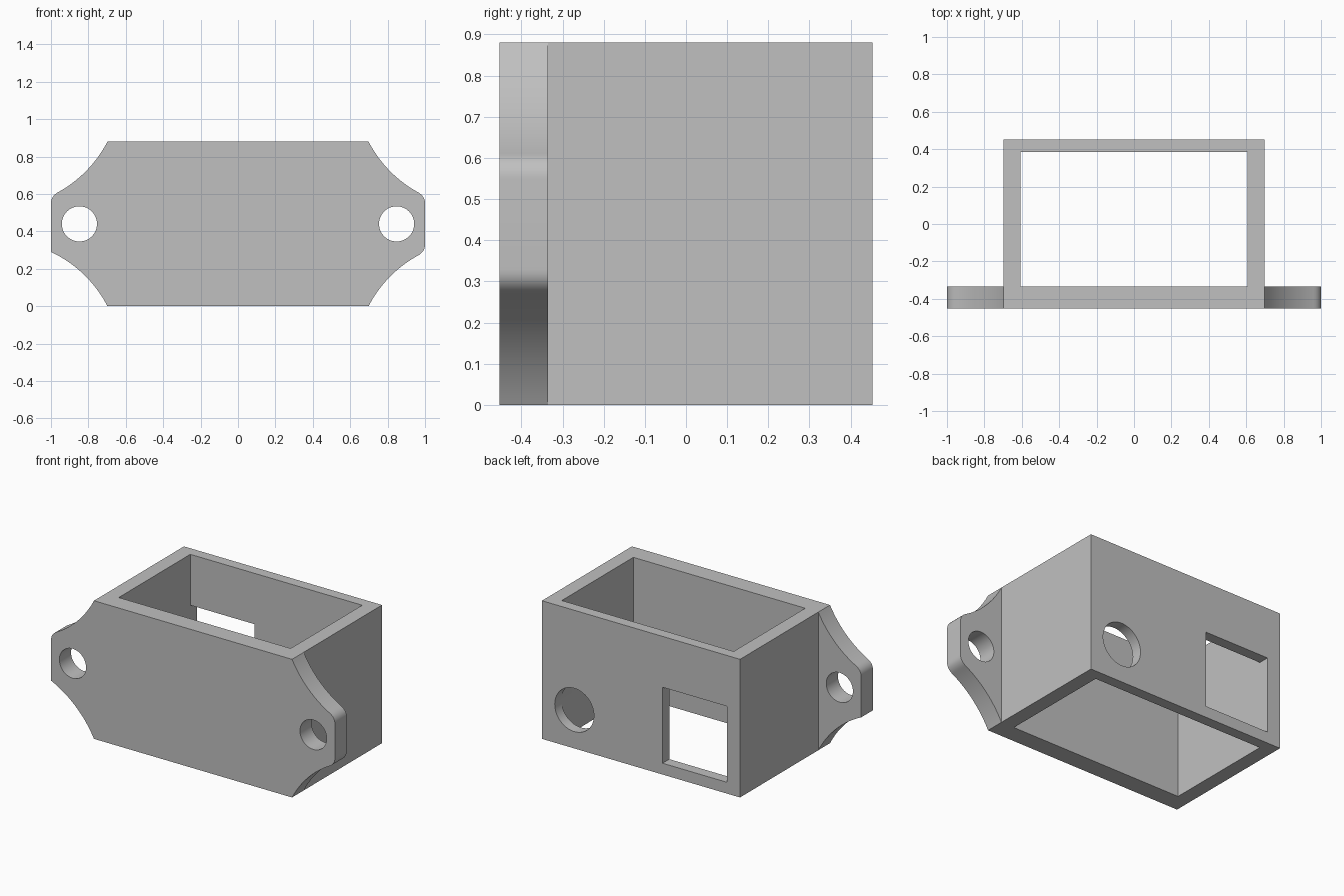
import bpy, bmesh, math
from mathutils import Vector

cube = bpy.data.objects.get("Cube")
if cube:
    bpy.data.objects.remove(cube, do_unlink=True)

HALF_W, HEIGHT = 0.698, 0.88
FRONT, BACK = -0.453, 0.453
PLATE_BACK = -0.335
INNER_X, INNER_BACK = 0.606, 0.385

grey = bpy.data.materials.new("plain grey")
grey.use_nodes = True
grey.diffuse_color = (0.53, 0.53, 0.53, 1)
grey.node_tree.nodes["Principled BSDF"].inputs["Base Color"].default_value = grey.diffuse_color


def prism(name, outline, y0, y1):
    """Extrude an (x, z) outline from y0 to y1."""
    bm = bmesh.new()
    face = bm.faces.new([bm.verts.new((x, y0, z)) for x, z in outline])
    side = bmesh.ops.extrude_face_region(bm, geom=[face])
    verts = [g for g in side["geom"] if isinstance(g, bmesh.types.BMVert)]
    bmesh.ops.translate(bm, verts=verts, vec=(0, y1 - y0, 0))
    bmesh.ops.recalc_face_normals(bm, faces=bm.faces)
    mesh = bpy.data.meshes.new(name)
    bm.to_mesh(mesh)
    bm.free()
    mesh.materials.append(grey)
    obj = bpy.data.objects.new(name, mesh)
    bpy.context.collection.objects.link(obj)
    return obj


def rect(x0, x1, z0, z1):
    return [(x0, z0), (x1, z0), (x1, z1), (x0, z1)]


def circle(cx, cz, r, n=64):
    return [(cx + r * math.cos(math.tau * i / n), cz + r * math.sin(math.tau * i / n))
            for i in range(n)]


def ear_curve(rounded, radius=0.65, steps=28):
    """Hollow arc from the lower housing corner out to the ear tip."""
    a, b = Vector((HALF_W, 0)), Vector((1, 0.29))
    chord = b - a
    out = Vector((chord.y, -chord.x)).normalized()
    centre = (a + b) / 2 + out * math.sqrt(radius ** 2 - chord.length_squared / 4)
    t0 = math.atan2(a.y - centre.y, a.x - centre.x) % math.tau
    t1 = math.atan2(b.y - centre.y, b.x - centre.x) % math.tau
    pts = [centre + radius * Vector((math.cos(t), math.sin(t)))
           for t in (t0 + (t1 - t0) * i / steps for i in range(steps + 1))]
    if rounded:
        pts = [p for p in pts if p.x < 0.966]
        start, end = pts[-1], Vector((1, 0.33))
        for i in range(1, 9):
            t = i / 8
            pts.append(start * (1 - t) ** 2 + b * 2 * t * (1 - t) + end * t * t)
    return [(p.x, p.y) for p in pts]


def combine(target, other, operation):
    mod = target.modifiers.new(operation.lower(), 'BOOLEAN')
    mod.operation, mod.object, mod.solver = operation, other, 'EXACT'
    bpy.context.view_layer.objects.active = target
    bpy.ops.object.modifier_apply(modifier=mod.name)
    bpy.data.objects.remove(other, do_unlink=True)


# Mounting plate outline, anticlockwise; one lower corner stays sharp
soft, sharp = ear_curve(True), ear_curve(False)
outline = (soft
           + [(x, HEIGHT - z) for x, z in reversed(soft)]
           + [(-x, HEIGHT - z) for x, z in soft]
           + [(-x, z) for x, z in reversed(sharp)])

# Housing block joined to the plate, then hollowed through
housing = prism("mounting_housing", outline, FRONT, PLATE_BACK)
combine(housing, prism("block", rect(-HALF_W, HALF_W, 0, HEIGHT), FRONT, BACK), 'UNION')
combine(housing, prism("cavity", rect(-INNER_X, INNER_X, -0.1, HEIGHT + 0.1),
                       PLATE_BACK, INNER_BACK), 'DIFFERENCE')

# Screw holes in both ears
for side in (-1, 1):
    combine(housing, prism("screw_hole", circle(side * 0.848, HEIGHT / 2, 0.094),
                           FRONT - 0.1, PLATE_BACK + 0.1), 'DIFFERENCE')

# Round and square openings in the back wall
for shape in (circle(0.47, 0.245, 0.138), rect(-INNER_X, -0.152, 0.072, 0.556)):
    combine(housing, prism("back_opening", shape, INNER_BACK - 0.1, BACK + 0.1), 'DIFFERENCE')

bpy.ops.object.select_all(action='DESELECT')
housing.select_set(True)
bpy.context.view_layer.objects.active = housing
bpy.ops.object.shade_smooth_by_angle(angle=math.radians(25))
